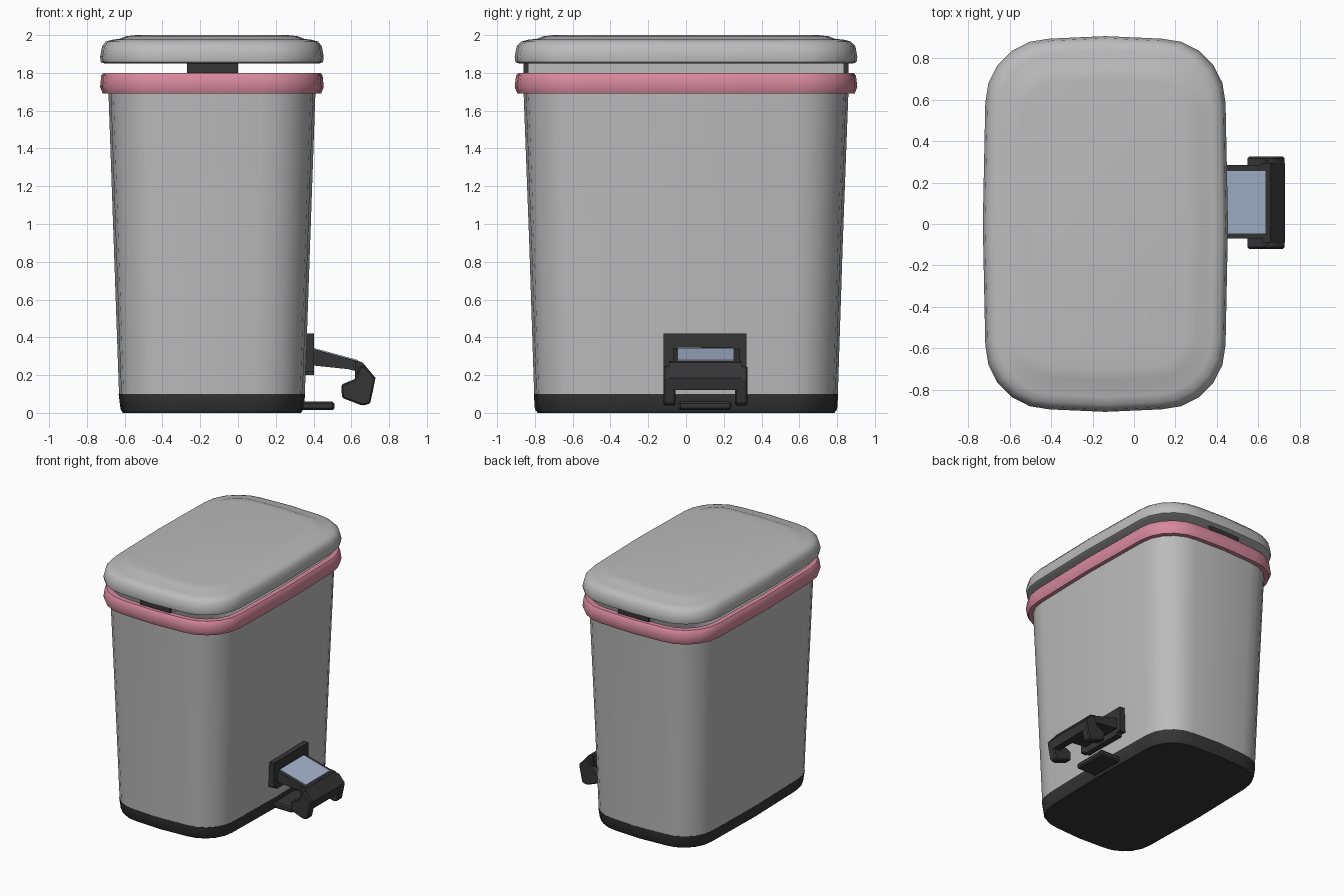
import bpy, bmesh, math

if "Cube" in bpy.data.objects:
    bpy.data.objects.remove(bpy.data.objects["Cube"])


def mat(name, r, g, b):
    m = bpy.data.materials.new(name)
    m.diffuse_color = (r, g, b, 1)
    m.use_nodes = True
    m.node_tree.nodes["Principled BSDF"].inputs["Base Color"].default_value = m.diffuse_color
    return m


STEEL = mat("steel_grey", 0.50, 0.50, 0.50)
PINK = mat("pink_plastic", 0.68, 0.25, 0.34)
DARK = mat("dark_plastic", 0.035, 0.036, 0.035)
BLUE = mat("pale_blue", 0.38, 0.47, 0.62)
CX = -0.138  # middle of the bin in x


def finish(name, bm, m, angle=40):
    bmesh.ops.recalc_face_normals(bm, faces=bm.faces)
    me = bpy.data.meshes.new(name)
    bm.to_mesh(me)
    bm.free()
    me.materials.append(m)
    ob = bpy.data.objects.new(name, me)
    bpy.context.collection.objects.link(ob)
    bpy.ops.object.select_all(action='DESELECT')
    ob.select_set(True)
    bpy.context.view_layer.objects.active = ob
    bpy.ops.object.shade_smooth_by_angle(angle=math.radians(angle))
    return ob


def outline(hx, hy, r, bulge, n=5):
    """Rounded rectangle with slightly bowed sides."""
    pts = []
    for q, (sx, sy) in enumerate([(1, 1), (-1, 1), (-1, -1), (1, -1)]):
        for i in range(n + 1):
            a = math.pi / 2 * (q + i / n)
            pts.append((sx * (hx - bulge - r) + r * math.cos(a),
                        sy * (hy - bulge - r) + r * math.sin(a)))
        mid = [(0, hy), (-hx, 0), (0, -hy), (hx, 0)][q]
        pts.append(mid)
    return pts


def loft(name, rings, m, cap_bottom=True, cap_top=True, closed=False, angle=40, bulge=0.012):
    """Rings are (half x, half y, corner radius, z)."""
    bm = bmesh.new()
    loops = [[bm.verts.new((CX + x, y, z)) for x, y in outline(hx, hy, r, bulge)]
             for hx, hy, r, z in rings]
    pairs = list(zip(loops, loops[1:]))
    if closed:
        pairs.append((loops[-1], loops[0]))
    for a, b in pairs:
        n = len(a)
        for i in range(n):
            j = (i + 1) % n
            bm.faces.new((a[i], a[j], b[j], b[i]))
    if cap_bottom and not closed:
        bm.faces.new(loops[0])
    if cap_top and not closed:
        bm.faces.new(loops[-1])
    return finish(name, bm, m, angle)


def extrude_xz(name, profile, y0, y1, m, bevel=0.0):
    """Side profile in x,z pushed along y."""
    bm = bmesh.new()
    f = bm.faces.new([bm.verts.new((x, y0, z)) for x, z in profile])
    new = bmesh.ops.extrude_face_region(bm, geom=[f])["geom"]
    bmesh.ops.translate(bm, vec=(0, y1 - y0, 0),
                        verts=[v for v in new if isinstance(v, bmesh.types.BMVert)])
    if bevel:
        bmesh.ops.bevel(bm, geom=bm.edges[:], offset=bevel, segments=1, affect='EDGES')
    return finish(name, bm, m, 25)


def box(name, x0, x1, y0, y1, z0, z1, m, bevel=0.0):
    return extrude_xz(name, [(x0, z0), (x1, z0), (x1, z1), (x0, z1)], y0, y1, m, bevel)


# Dark base
loft("base", [(0.472, 0.785, 0.24, 0), (0.484, 0.80, 0.25, 0.02),
              (0.494, 0.806, 0.25, 0.10)], DARK)

# Steel body with a hollow bucket inside
loft("body", [(0.492, 0.804, 0.25, 0.10), (0.52, 0.83, 0.265, 0.9), (0.548, 0.86, 0.28, 1.70),
              (0.552, 0.864, 0.28, 1.78), (0.53, 0.84, 0.27, 1.78), (0.475, 0.78, 0.24, 0.14)],
     STEEL)

# Pink rim ring
loft("rim", [(0.545, 0.858, 0.28, 1.69), (0.578, 0.893, 0.30, 1.69), (0.592, 0.907, 0.31, 1.725),
             (0.586, 0.900, 0.31, 1.785), (0.575, 0.888, 0.30, 1.80), (0.535, 0.848, 0.27, 1.80)],
     PINK, closed=True, angle=50)

# Lid with a raised centre panel
loft("lid", [(0.570, 0.885, 0.30, 1.85), (0.588, 0.903, 0.31, 1.857), (0.592, 0.907, 0.31, 1.885),
             (0.582, 0.897, 0.31, 1.94), (0.562, 0.872, 0.30, 1.966), (0.525, 0.835, 0.27, 1.976),
             (0.490, 0.790, 0.22, 1.980), (0.455, 0.755, 0.19, 1.994), (0.40, 0.70, 0.16, 2.0)],
     STEEL, angle=60)

# Cross strip between rim and lid, with dark end clips
box("cross_strip", -0.27, 0.0, -0.835, 0.835, 1.79, 1.855, STEEL)
for side in (-1, 1):
    a, b = sorted((side * 0.83, side * 0.86))
    box("strip_clip", -0.27, 0.0, a, b, 1.79, 1.855, DARK)

# Foot tab under the pedal
box("foot_tab", 0.28, 0.51, -0.04, 0.24, 0.015, 0.06, DARK, 0.01)

# Pedal slot frame on the body
for nm, y0, y1, z0, z1 in [("frame_top", -0.12, 0.32, 0.345, 0.42),
                           ("frame_side", -0.12, -0.05, 0.22, 0.35),
                           ("frame_side", 0.25, 0.32, 0.22, 0.35),
                           ("frame_bottom", -0.08, 0.28, 0.20, 0.25)]:
    box(nm, 0.33, 0.402, y0, y1, z0, z1, DARK)

# Pedal arm with pale blue top plate
extrude_xz("pedal_arm", [(0.36, 0.345), (0.40, 0.338), (0.65, 0.27), (0.65, 0.215),
                         (0.58, 0.232), (0.36, 0.255)], -0.07, 0.285, DARK)
extrude_xz("pedal_plate", [(0.403, 0.336), (0.635, 0.273), (0.635, 0.280), (0.403, 0.343)],
           -0.045, 0.255, BLUE)

# Hooked foot pedal: middle bar and two drooping ends
extrude_xz("pedal_bar", [(0.62, 0.275), (0.66, 0.267), (0.728, 0.185), (0.715, 0.12),
                         (0.66, 0.12), (0.62, 0.18)], -0.09, 0.295, DARK)
END = [(0.645, 0.25), (0.675, 0.245), (0.728, 0.185), (0.70, 0.05), (0.66, 0.038),
       (0.55, 0.08), (0.548, 0.15), (0.62, 0.18)]
for y0, y1 in ((-0.12, -0.055), (0.26, 0.325)):
    extrude_xz("pedal_end", END, y0, y1, DARK, 0.008)
